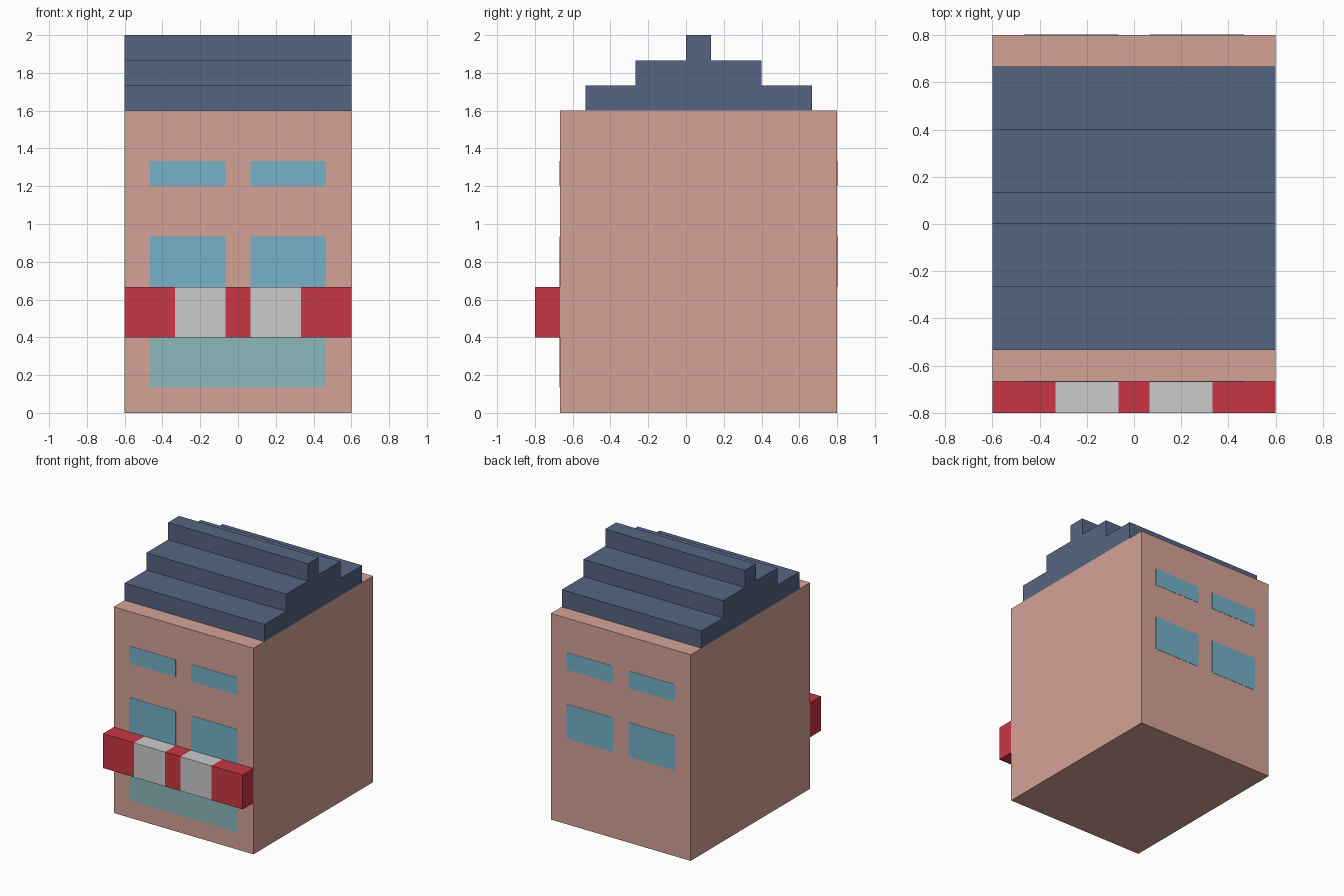
import bpy, bmesh

if "Cube" in bpy.data.objects:
    bpy.data.objects.remove(bpy.data.objects["Cube"])

U = 2 / 30  # one block unit


def material(name, rgb):
    m = bpy.data.materials.new(name)
    m.diffuse_color = [(c / 255) ** 2.2 for c in rgb] + [1]
    m.use_nodes = True
    m.node_tree.nodes["Principled BSDF"].inputs["Base Color"].default_value = m.diffuse_color
    return m


def finish(name, bm, mat):
    bmesh.ops.recalc_face_normals(bm, faces=bm.faces)
    me = bpy.data.meshes.new(name)
    bm.to_mesh(me)
    bm.free()
    if mat:
        me.materials.append(mat)
    ob = bpy.data.objects.new(name, me)
    bpy.context.collection.objects.link(ob)
    return ob


def box(name, x, y, z, mat=None):
    """Box from (min, max) ranges in block units."""
    bm = bmesh.new()
    bmesh.ops.create_cube(bm, size=1)
    for v in bm.verts:
        v.co = [U * (r[0] if c < 0 else r[1]) for c, r in zip(v.co, (x, y, z))]
    return finish(name, bm, mat)


wall = material("wall", (212, 161, 149))
slate = material("slate", (87, 101, 128))
glass = material("glass", (116, 176, 200))
shop_glass = material("shop_glass", (139, 183, 186))
red = material("awning_red", (200, 57, 70))

# Main building block
box("building_body", (-9, 9), (-10, 12), (0, 24), wall)

# Stepped roof: one staircase profile extruded across the width
profile = [(-8, 24), (-8, 26), (-4, 26), (-4, 28), (0, 28), (0, 30),
           (2, 30), (2, 28), (6, 28), (6, 26), (10, 26), (10, 24)]
bm = bmesh.new()
face = bm.faces.new([bm.verts.new((-9 * U, y * U, z * U)) for y, z in profile])
ext = bmesh.ops.extrude_face_region(bm, geom=[face], use_keep_orig=True)
bmesh.ops.translate(bm, vec=(18 * U, 0, 0),
                    verts=[g for g in ext["geom"] if isinstance(g, bmesh.types.BMVert)])
finish("stepped_roof", bm, slate)

# Windows: two rows on front and back, flush with the wall
T = 0.03  # pane thickness
for side, y in (("front", (-10 - T, -10 + T)), ("back", (12 - T, 12 + T))):
    for row, z in (("lower", (10, 14)), ("upper", (18, 20))):
        for hand, x in (("left", (-7, -1)), ("right", (1, 7))):
            box(f"{side}_{row}_{hand}_window", x, y, z, glass)

# Shop window below the awning
box("shop_window", (-7, 7), (-10 - T, -10 + T), (2, 6), shop_glass)

# Striped awning
edges = [-9, -5, -1, 1, 5, 9]
for i, x in enumerate(zip(edges, edges[1:])):
    box(f"awning_stripe_{i + 1}", x, (-12, -10), (6, 10), None if i % 2 else red)
